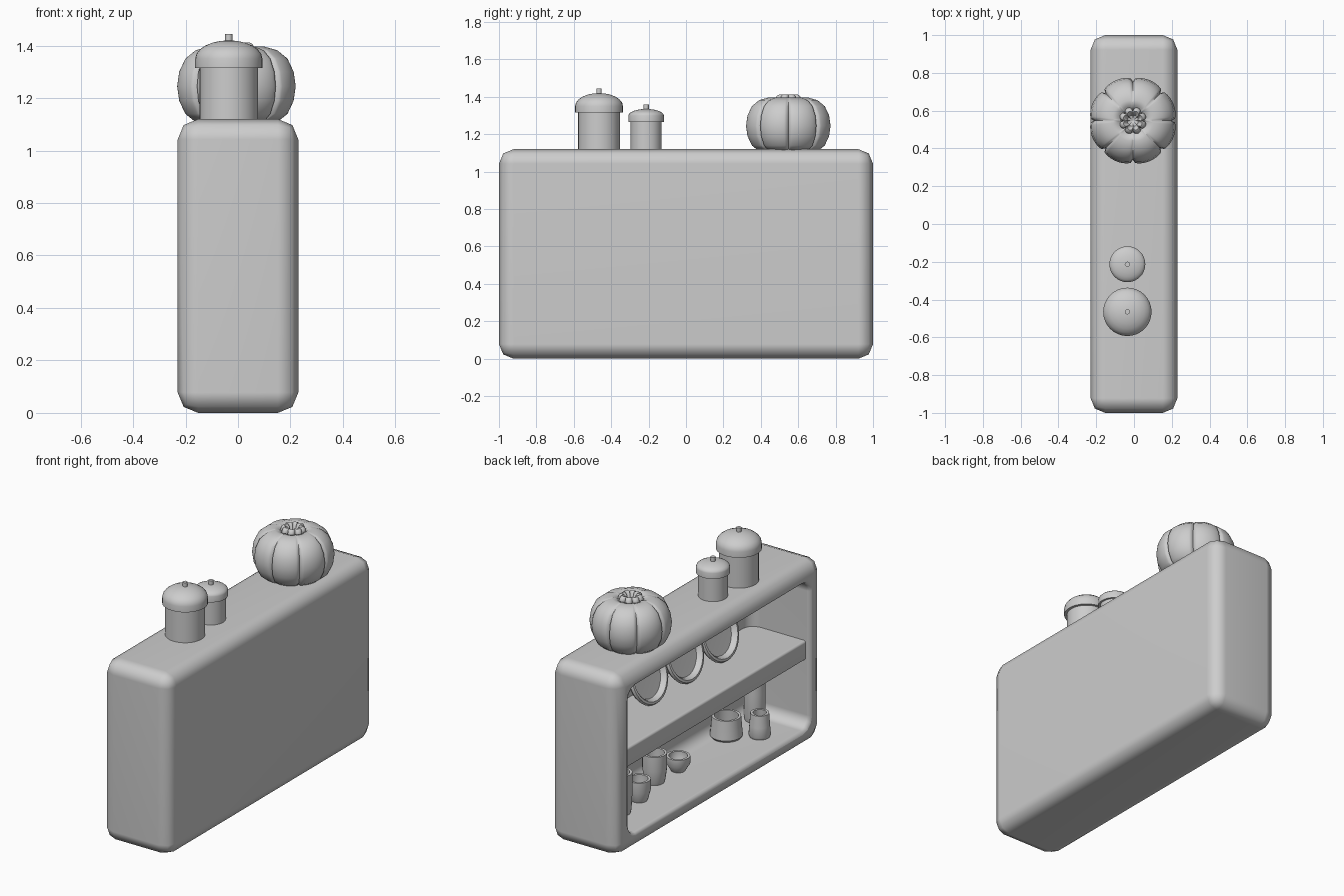
import bpy, bmesh, math

cube = bpy.data.objects.get("Cube")
if cube:
    bpy.data.objects.remove(cube, do_unlink=True)

COLOUR = (0.61, 0.61, 0.61, 1)
grey = bpy.data.materials.new("plain_grey")
grey.use_nodes = True
grey.diffuse_color = COLOUR
grey.node_tree.nodes["Principled BSDF"].inputs["Base Color"].default_value = COLOUR


def shade(obj, angle=40):
    bpy.ops.object.select_all(action='DESELECT')
    obj.select_set(True)
    bpy.context.view_layer.objects.active = obj
    bpy.ops.object.shade_smooth_by_angle(angle=math.radians(angle))


def finish(name, bm, angle=40):
    """Turn a bmesh into a shaded, coloured object."""
    bmesh.ops.recalc_face_normals(bm, faces=bm.faces)
    mesh = bpy.data.meshes.new(name)
    bm.to_mesh(mesh)
    bm.free()
    mesh.materials.append(grey)
    obj = bpy.data.objects.new(name, mesh)
    bpy.context.collection.objects.link(obj)
    shade(obj, angle)
    return obj


def box(name, low, high, bevel, segments=2):
    """Box between two corners, with rounded edges."""
    bm = bmesh.new()
    bmesh.ops.create_cube(bm, size=1)
    for v in bm.verts:
        v.co = [(a + b) / 2 + c * (b - a) for a, b, c in zip(low, high, v.co)]
    bmesh.ops.bevel(bm, geom=bm.edges[:], offset=bevel, segments=segments,
                    profile=0.5, affect='EDGES')
    return finish(name, bm, 60)


def lathe(name, profile, place=(0, 0, 0), steps=32, shape=None, angle=40):
    """Revolve (radius, height) points; shape(angle) scales the radius."""
    bm = bmesh.new()
    rings = []
    for r, z in profile:
        if r == 0:
            rings.append([bm.verts.new((0, 0, z))] * steps)
            continue
        ring = []
        for i in range(steps):
            t = 2 * math.pi * i / steps
            k = r * (shape(t) if shape else 1)
            ring.append(bm.verts.new((k * math.cos(t), k * math.sin(t), z)))
        rings.append(ring)
    for a, b in zip(rings, rings[1:]):
        for i in range(steps):
            j = (i + 1) % steps
            corners = list(dict.fromkeys((a[i], a[j], b[j], b[i])))
            bm.faces.new(corners)
    obj = finish(name, bm, angle)
    obj.location = place
    return obj


# Rounded cabinet, hollowed from its open -x side, with a softened lip
FLOOR = 0.105
cabinet = box("cabinet", (-0.23, -1, 0), (0.23, 1, 1.12), 0.078)
cutter = box("cabinet_cutter", (-0.6, -0.88, FLOOR), (0.18, 0.885, 1.01), 0.07, 3)
cutter.hide_render = True
cut = cabinet.modifiers.new("hollow", 'BOOLEAN')
cut.object = cutter
cut.operation = 'DIFFERENCE'
cut.solver = 'EXACT'
lip = cabinet.modifiers.new("lip", 'BEVEL')
lip.width = 0.02
lip.segments = 2
lip.limit_method = 'ANGLE'
lip.angle_limit = math.radians(70)
bpy.context.view_layer.update()
hollow = bpy.data.meshes.new_from_object(
    cabinet.evaluated_get(bpy.context.evaluated_depsgraph_get()))
cabinet.modifiers.clear()
cabinet.data = hollow
bpy.data.objects.remove(cutter, do_unlink=True)
shade(cabinet, 60)
cabinet.modifiers.new("flat_shading", 'WEIGHTED_NORMAL').keep_sharp = True

# Middle shelf
shelf = box("shelf", (-0.2, -0.91, 0.51), (0.2, 0.91, 0.63), 0.015)
shelf.modifiers.new("flat_shading", 'WEIGHTED_NORMAL').keep_sharp = True

# Thick-rimmed plates leaning back on the shelf
plate = [(0, 0), (0.12, 0), (0.16, 0.012), (0.17, 0.028), (0.164, 0.044),
         (0.15, 0.046), (0.14, 0.036), (0.132, 0.014), (0, 0.01)]
for n, y in enumerate((0.29, -0.06, -0.40)):
    obj = lathe(f"plate_{n + 1}", plate, (0.085, y, 0.785), 32)
    obj.rotation_euler.y = math.radians(-72)


# Cups and bowls on the floor of the cabinet
def cup(name, x, y, base, top, height, wall=0.015):
    mid = max(base, top) if base < top else (base + top) / 2
    lathe(name, [(0, 0), (base * 0.9, 0), (base, height * 0.1), (mid, height * 0.5),
                 (top, height), (top - wall, height), (mid - wall, height * 0.5),
                 (base * 0.8, height * 0.2), (0, height * 0.18)], (x, y, FLOOR), 24)


cup("wide_cup", 0.085, -0.515, 0.093, 0.083, 0.13)
cup("narrow_cup", -0.065, -0.625, 0.063, 0.053, 0.145)
cup("tall_jar", 0.085, -0.79, 0.062, 0.058, 0.34)
cup("small_bowl", 0.05, 0.005, 0.045, 0.068, 0.09)
cup("middle_cup", 0.07, 0.205, 0.06, 0.07, 0.18)
cup("round_cup", 0.005, 0.45, 0.052, 0.066, 0.13)
cup("tall_cup", -0.005, 0.65, 0.065, 0.07, 0.25)


# Lidded canisters on top
def canister(name, y, body, lid, rim, top):
    x, foot = -0.035, 1.11
    lathe(name + "_body", [(0, foot), (body, foot), (body, rim + 0.01), (0, rim + 0.01)], (x, y, 0))
    edge = rim + 0.035
    dome = [(lid * math.cos(t), edge + (top - edge) * math.sin(t))
            for t in (math.pi / 12 * k for k in range(6))]
    lathe(name + "_lid", [(0, rim), (lid, rim)] + dome + [(0, top)], (x, y, 0))
    knob = top + 0.024
    lathe(name + "_knob", [(0, top - 0.01), (0.014, top - 0.01), (0.014, knob), (0, knob)],
          (x, y, 0), 12)


canister("large_canister", -0.465, 0.112, 0.128, 1.315, 1.42)
canister("small_canister", -0.213, 0.083, 0.095, 1.265, 1.335)


# Pumpkin with eight lobes parted by narrow creases
def lobes(t):
    return 0.89 + 0.11 * abs(math.sin(4 * t)) ** 0.25


pumpkin = [(0, 1.115), (0.168, 1.115), (0.2, 1.14), (0.224, 1.19), (0.232, 1.245),
           (0.224, 1.3), (0.2, 1.35), (0.16, 1.382), (0.11, 1.396), (0.08, 1.39),
           (0.065, 1.37), (0, 1.35)]
lathe("pumpkin", pumpkin, (-0.006, 0.547, 0), 128, lobes, 50)


# Curled tips around the pumpkin crown
def tips(t):
    return 0.72 + 0.28 * abs(math.sin(4 * t)) ** 0.5


crown = [(0, 1.355), (0.07, 1.36), (0.073, 1.385), (0.066, 1.405), (0.052, 1.412),
         (0.038, 1.4), (0.03, 1.375), (0, 1.365)]
lathe("pumpkin_crown", crown, (-0.006, 0.547, 0), 64, tips, 50)
